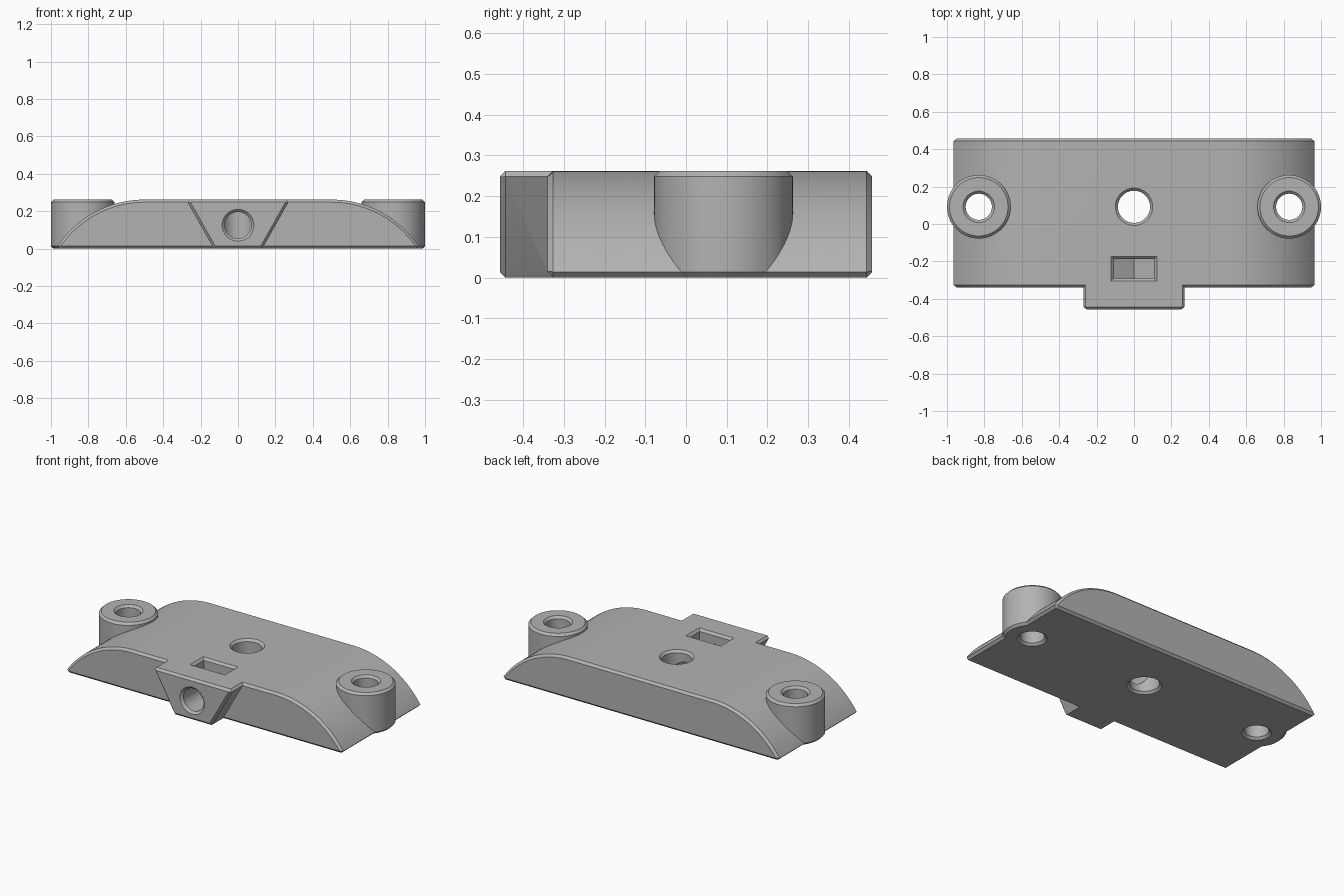
import bpy, bmesh, math
from mathutils import Vector

cube = bpy.data.objects.get("Cube")
if cube:
    bpy.data.objects.remove(cube)

H = 0.262              # overall height
C = 0.014              # chamfer on every edge
BACK, FRONT, TAB_FRONT = 0.457, -0.34, -0.457
HOLE_Y = 0.092         # line of the three vertical holes
BOSS_X = 0.83

grey = bpy.data.materials.new("plain grey")
grey.use_nodes = True
grey.diffuse_color = (0.45, 0.45, 0.45, 1)
grey.node_tree.nodes["Principled BSDF"].inputs["Base Color"].default_value = grey.diffuse_color


def offset(outline, d):
    """Grow a counter-clockwise outline by d with mitred corners."""
    pts = [Vector(p) for p in outline]
    result = []
    for i, p in enumerate(pts):
        a = (p - pts[i - 1]).normalized()
        b = (pts[(i + 1) % len(pts)] - p).normalized()
        na, nb = Vector((a.y, -a.x)), Vector((b.y, -b.x))
        result.append(p + (na + nb) * d / (1 + na.dot(nb)))
    return result


def prism(name, outline, axis, sections):
    """Loft an outline along an axis; sections are (position, growth)."""
    bm = bmesh.new()
    rings = []
    for pos, grow in sections:
        ring = offset(outline, grow)
        rings.append([bm.verts.new((p.x, pos, p.y) if axis == "Y" else (p.x, p.y, pos))
                      for p in ring])
    n = len(outline)
    for r, s in zip(rings, rings[1:]):
        for i in range(n):
            j = (i + 1) % n
            bm.faces.new((r[i], r[j], s[j], s[i]))
    bm.faces.new(rings[0])
    bm.faces.new(rings[-1])
    bmesh.ops.recalc_face_normals(bm, faces=bm.faces)
    mesh = bpy.data.meshes.new(name)
    bm.to_mesh(mesh)
    bm.free()
    mesh.materials.append(grey)
    obj = bpy.data.objects.new(name, mesh)
    bpy.context.collection.objects.link(obj)
    return obj


def circle(x, y, r, n=48):
    return [(x + r * math.cos(math.tau * i / n), y + r * math.sin(math.tau * i / n))
            for i in range(n)]


def chamfered(lo, hi):
    return [(lo, -C), (lo + C, 0), (hi - C, 0), (hi, -C)]


def flared(lo, hi):
    """Through-hole cutter that opens out at both ends."""
    return [(lo - C, 2 * C), (lo + C, 0), (hi - C, 0), (hi + C, 2 * C)]


def combine(target, tool, operation):
    mod = target.modifiers.new(operation.lower(), "BOOLEAN")
    mod.operation, mod.object, mod.solver = operation, tool, "EXACT"
    bpy.context.view_layer.objects.active = target
    bpy.ops.object.modifier_apply(modifier=mod.name)
    bpy.data.objects.remove(tool)


# Arched body: flat top running into an arc down each end
flat, tip = 0.5, 0.965
drop, run = H - C, tip - flat
R = (run ** 2 + drop ** 2) / (2 * drop)
sweep = math.asin(run / R)
arc = [(flat + R * math.sin(sweep * t / 24), H - R + R * math.cos(sweep * t / 24))
       for t in range(24, -1, -1)]
profile = [(tip - C, 0)] + arc + [(-x, z) for x, z in reversed(arc)] + [(C - tip, 0)]
body = prism("mounting_plate", profile, "Y", chamfered(FRONT, BACK))

# Wedge-shaped front tab
half = [(0.127, 0), (0.138, C), (0.27, H - C), (0.258, H)]
tab = prism("front_tab", half + [(-x, z) for x, z in reversed(half)], "Y",
            [(TAB_FRONT, -C), (TAB_FRONT + C, 0), (FRONT + 0.04, 0)])
combine(body, tab, "UNION")

# Screw bosses at both ends
for side in (-1, 1):
    boss = prism("screw_boss", circle(side * BOSS_X, HOLE_Y, 0.17, 64), "Z", chamfered(0, H))
    combine(body, boss, "UNION")

# Vertical holes
for x, r in ((-BOSS_X, 0.07), (0, 0.086), (BOSS_X, 0.07)):
    combine(body, prism("hole_cutter", circle(x, HOLE_Y, r), "Z", flared(0, H)), "DIFFERENCE")

# Nut pocket with a pointed floor and a chamfered mouth
w, y0, y1 = 0.108, -0.291, -0.187
combine(body, prism("pocket_cutter", [(0, 0.004), (w, 0.066), (w, 0.4), (-w, 0.4), (-w, 0.066)],
                    "Y", [(y0, 0), (y1, 0)]), "DIFFERENCE")
combine(body, prism("mouth_cutter", [(-w, y0), (w, y0), (w, y1), (-w, y1)],
                    "Z", [(H - C, 0), (H + C, 2 * C)]), "DIFFERENCE")

# Clamp screw bore from the tab face to the centre hole
combine(body, prism("bore_cutter", circle(0, 0.125, 0.071), "Y",
                    [(TAB_FRONT - C, 2 * C), (TAB_FRONT + C, 0), (HOLE_Y, 0)]), "DIFFERENCE")

bpy.ops.object.select_all(action="DESELECT")
body.select_set(True)
bpy.context.view_layer.objects.active = body
bpy.ops.object.shade_smooth_by_angle(angle=math.radians(25))
